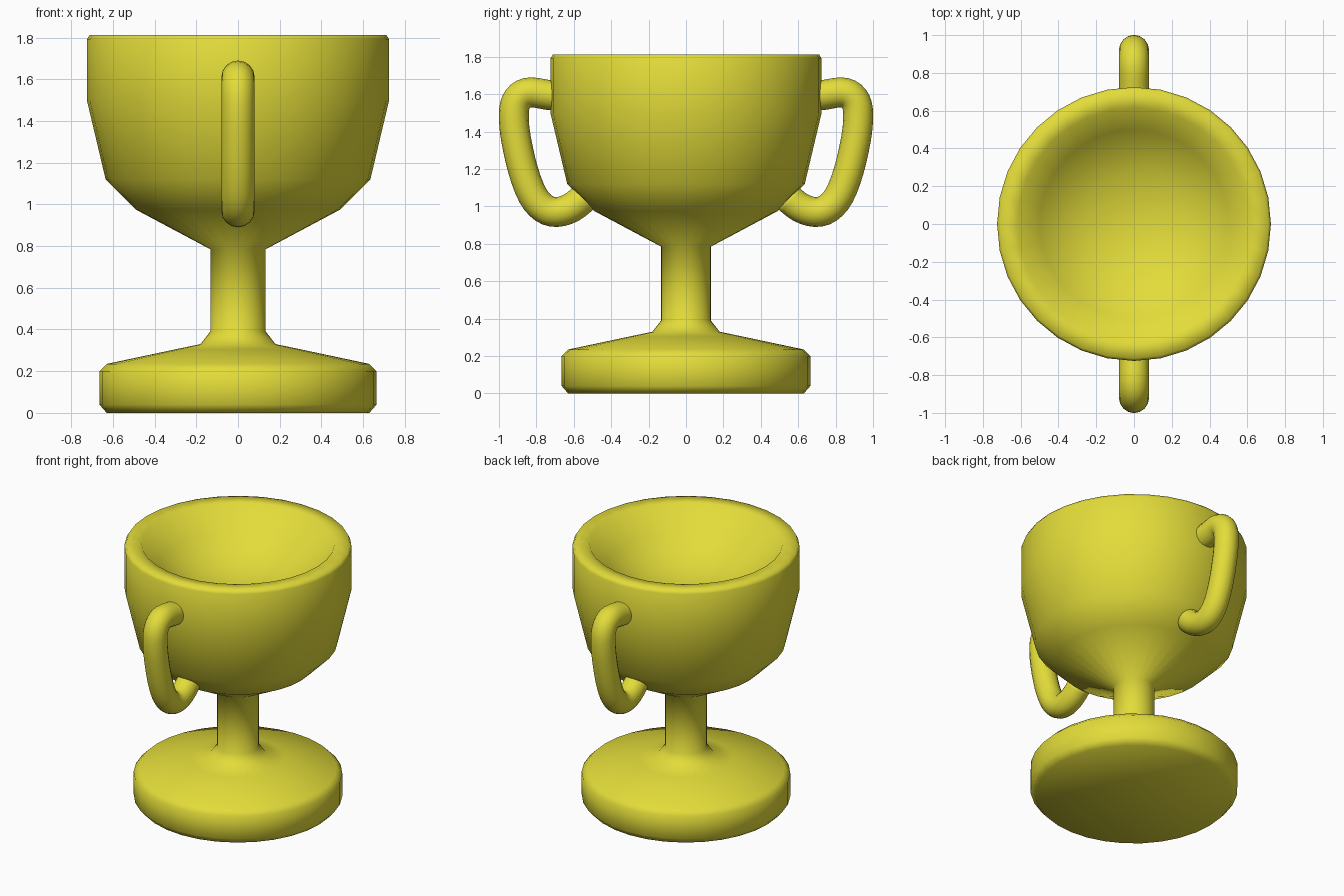
import bpy, bmesh, math
from mathutils import Vector

if "Cube" in bpy.data.objects:
    bpy.data.objects.remove(bpy.data.objects["Cube"])

gold = bpy.data.materials.new("yellow_gold")
gold.diffuse_color = (0.77, 0.72, 0.042, 1.0)
gold.use_nodes = True
gold.node_tree.nodes["Principled BSDF"].inputs["Base Color"].default_value = gold.diffuse_color


def make_object(name, bm):
    bmesh.ops.recalc_face_normals(bm, faces=bm.faces)
    me = bpy.data.meshes.new(name)
    bm.to_mesh(me)
    bm.free()
    obj = bpy.data.objects.new(name, me)
    bpy.context.collection.objects.link(obj)
    me.materials.append(gold)
    for p in me.polygons:
        p.use_smooth = True


def bridge(bm, rings):
    """Join neighbouring rings; repeated pole vertices make triangles."""
    n = len(rings[0])
    for a, b in zip(rings, rings[1:]):
        for i in range(n):
            j = (i + 1) % n
            bm.faces.new(list(dict.fromkeys((a[i], a[j], b[j], b[i]))))


def lathe(name, profile, sides=32):
    """Revolve (radius, z) points around z; zero radius gives a pole."""
    bm = bmesh.new()
    rings = []
    for r, z in profile:
        if r == 0:
            rings.append([bm.verts.new((0, 0, z))] * sides)
        else:
            rings.append([bm.verts.new((r * math.cos(2 * math.pi * i / sides),
                                        r * math.sin(2 * math.pi * i / sides), z))
                          for i in range(sides)])
    bridge(bm, rings)
    make_object(name, bm)


def smooth_path(points, steps=3):
    """Catmull-Rom curve through the points."""
    p = [Vector(q) for q in points]
    p = [2 * p[0] - p[1]] + p + [2 * p[-1] - p[-2]]
    out = []
    for a, b, c, d in zip(p, p[1:], p[2:], p[3:]):
        for k in range(steps):
            t = k / steps
            out.append(0.5 * (2 * b + (c - a) * t + (2 * a - 5 * b + 4 * c - d) * t * t
                              + (3 * b - a - 3 * c + d) * t ** 3))
    return out + [p[-2]]


def tube(name, path, radius, sides=16):
    """Sweep a circle along a path lying in the y-z plane."""
    bm = bmesh.new()
    rings = []
    for k, q in enumerate(path):
        d = (path[min(k + 1, len(path) - 1)] - path[max(k - 1, 0)]).normalized()
        ring = []
        for i in range(sides):
            a = 2 * math.pi * i / sides
            s = radius * math.sin(a)
            ring.append(bm.verts.new((radius * math.cos(a), q.x - d.y * s, q.y + d.x * s)))
        rings.append(ring)
    bridge(bm, rings)
    bm.faces.new(rings[0])
    bm.faces.new(rings[-1])
    make_object(name, bm)


# Foot, stem and bowl with a shallow dished top as one turned body
lathe("cup_body", [
    (0, 0), (0.63, 0), (0.665, 0.04), (0.665, 0.20), (0.63, 0.235),
    (0.30, 0.305), (0.18, 0.33), (0.133, 0.39), (0.133, 0.785),
    (0.49, 0.975), (0.635, 1.12), (0.725, 1.50), (0.725, 1.79), (0.712, 1.813),
    (0.615, 1.81), (0.50, 1.65), (0.27, 1.53), (0, 1.48)])

# Two mirrored handles
handle = [(0.66, 1.59), (0.73, 1.595), (0.83, 1.61), (0.885, 1.59), (0.915, 1.54),
          (0.92, 1.46), (0.907, 1.35), (0.87, 1.19), (0.82, 1.06), (0.76, 0.99),
          (0.69, 0.97), (0.61, 0.995), (0.54, 1.05)]
for side, s in (("right", 1), ("left", -1)):
    tube("handle_" + side, smooth_path([(s * y, z) for y, z in handle]), 0.08)
